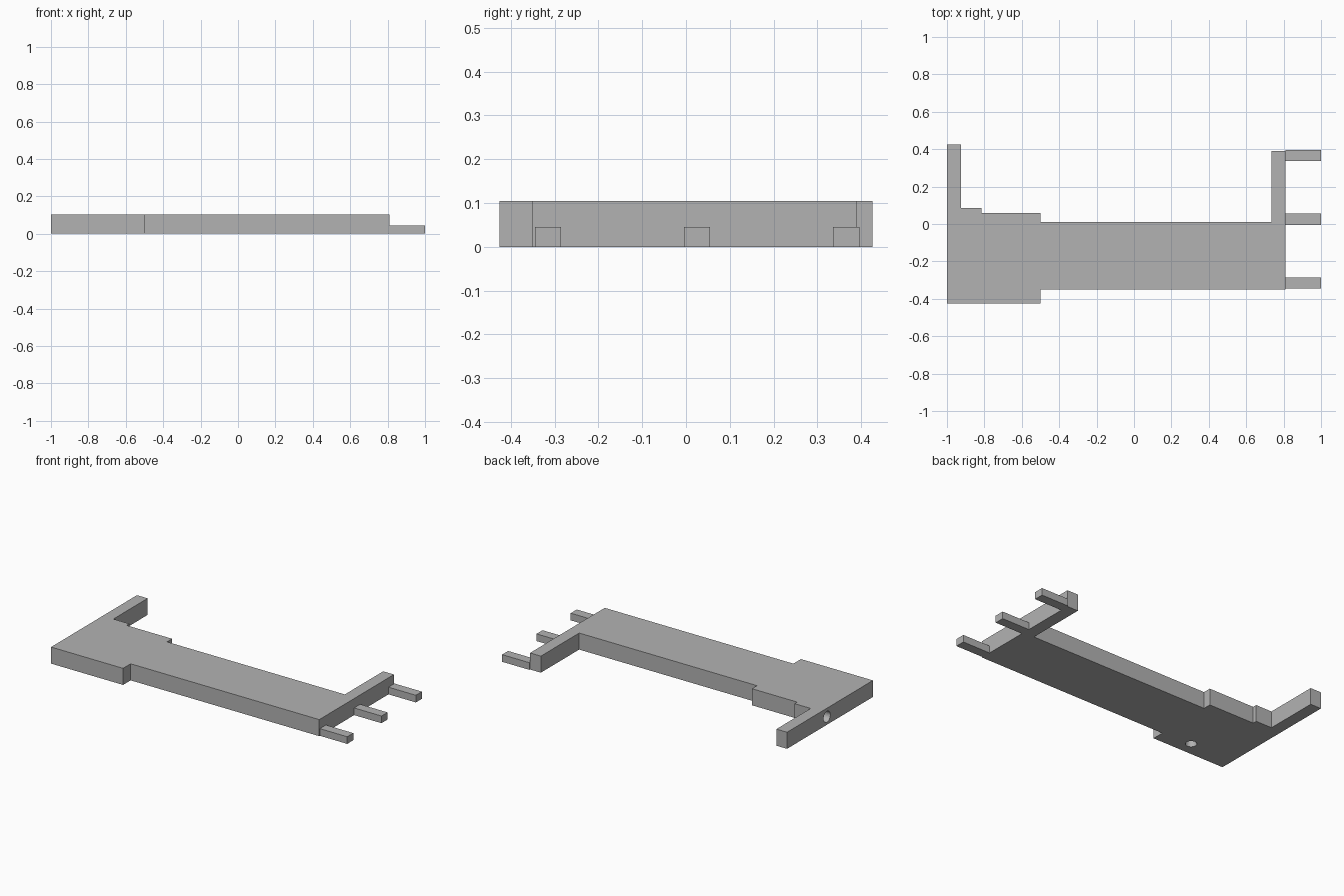
import bpy
import bmesh
from mathutils import Matrix

cube = bpy.data.objects.get("Cube")
if cube:
    bpy.data.objects.remove(cube, do_unlink=True)

HEIGHT = 0.104

grey = bpy.data.materials.new("plain_grey")
grey.use_nodes = True
colour = (0.45, 0.45, 0.45, 1)
grey.diffuse_color = colour
grey.node_tree.nodes["Principled BSDF"].inputs["Base Color"].default_value = colour


def add_object(name, bm):
    bmesh.ops.recalc_face_normals(bm, faces=bm.faces)
    mesh = bpy.data.meshes.new(name)
    bm.to_mesh(mesh)
    bm.free()
    mesh.materials.append(grey)
    obj = bpy.data.objects.new(name, mesh)
    bpy.context.collection.objects.link(obj)
    return obj


def extruded(name, outline, height):
    bm = bmesh.new()
    face = bm.faces.new([bm.verts.new((x, y, 0)) for x, y in outline])
    top = bmesh.ops.extrude_face_region(bm, geom=[face])["geom"]
    verts = [v for v in top if isinstance(v, bmesh.types.BMVert)]
    bmesh.ops.translate(bm, verts=verts, vec=(0, 0, height))
    return add_object(name, bm)


def drill(target, name, centre, depth, radius, axis):
    """Cut a blind round hole; the cutter is centred on the mouth of the hole."""
    bm = bmesh.new()
    turn = Matrix.Rotation(1.570796, 4, "Y") if axis == "X" else Matrix()
    bmesh.ops.create_cone(bm, cap_ends=True, segments=32, radius1=radius,
                          radius2=radius, depth=2 * depth,
                          matrix=Matrix.Translation(centre) @ turn)
    cutter = add_object(name, bm)
    cutter.hide_render = True
    cutter.hide_viewport = True
    mod = target.modifiers.new(name, "BOOLEAN")
    mod.operation = "DIFFERENCE"
    mod.solver = "EXACT"
    mod.object = cutter
    # Bake the cut, then drop the cutter
    bpy.context.view_layer.update()
    graph = bpy.context.evaluated_depsgraph_get()
    result = bpy.data.meshes.new_from_object(target.evaluated_get(graph))
    target.modifiers.clear()
    target.data = result
    bpy.data.objects.remove(cutter, do_unlink=True)


# Main plate with its wide end, stepped back edge and two arms
plate = extruded("main_plate", [
    (-1, -0.426), (-0.5, -0.426), (-0.5, -0.351), (0.81, -0.351),
    (0.81, 0.39), (0.735, 0.39), (0.735, 0.01), (-0.5, 0.01),
    (-0.5, 0.06), (-0.815, 0.06), (-0.815, 0.086), (-0.926, 0.086),
    (-0.926, 0.426), (-1, 0.426)], HEIGHT)

# Round holes in the end face and the underside
drill(plate, "end_hole", (-1, 0.03, 0.05), 0.1, 0.034, "X")
drill(plate, "underside_hole", (-0.7, -0.34, 0), 0.06, 0.032, "Z")

# Three low pegs on the far end
for label, y in (("front", -0.345), ("middle", -0.005), ("back", 0.336)):
    extruded(label + "_peg", [(0.81, y), (1, y), (1, y + 0.06), (0.81, y + 0.06)], 0.045)
